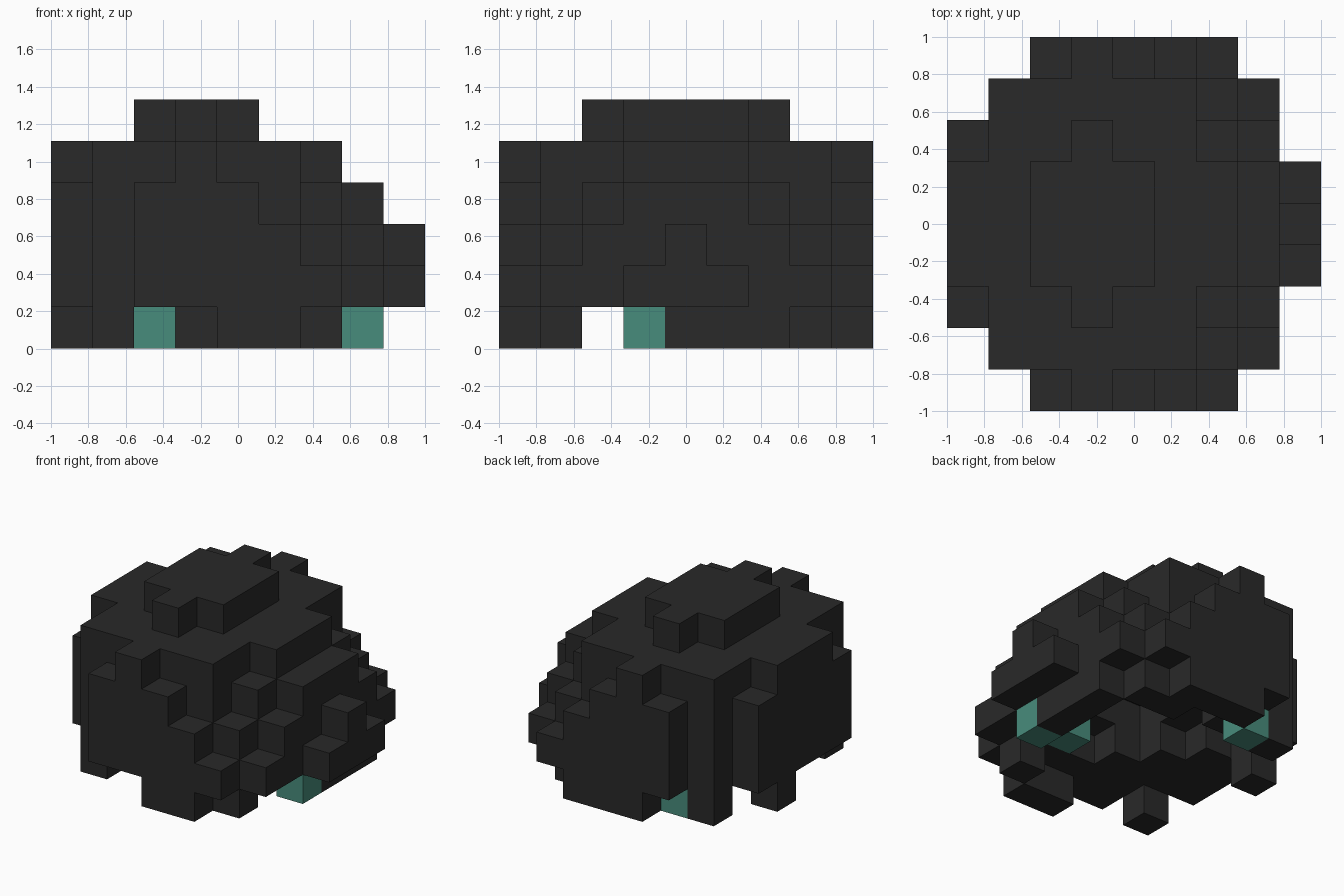
import bpy, bmesh
from mathutils import Vector

if "Cube" in bpy.data.objects:
    bpy.data.objects.remove(bpy.data.objects["Cube"])

S = 2 / 9  # block size on a 9 x 9 x 6 grid


def material(name, rgb):
    m = bpy.data.materials.new(name)
    m.diffuse_color = (*rgb, 1)
    m.use_nodes = True
    m.node_tree.nodes["Principled BSDF"].inputs["Base Color"].default_value = m.diffuse_color
    return m


charcoal = material("charcoal", (0.0222, 0.0222, 0.0222))
teal = material("teal", (0.064, 0.262, 0.2))

# Dome: stack height per column, rows from the front edge to the middle, mirrored to the back
half = ["..45432..",
        ".5555532.",
        "45565543.",
        "556665542",
        "556665543"]
rows = half + half[3::-1]
dome = {(x, y, z)
        for y, row in enumerate(rows)
        for x, h in enumerate(row) if h != "."
        for z in range(1, int(h))}
# raised crown
dome |= {(x, y, 5) for x in (2, 3, 4) for y in (3, 4, 5)} | {(3, 2, 5), (3, 6, 5)}

# Hollow underneath: (first x, last x) per row, wide at the rim and narrower above
hollow = {2: (4, 4), 3: (3, 5), 4: (2, 5), 5: (1, 5), 6: (3, 5)}
dome -= {(x, y, 1) for y, (a, b) in hollow.items() for x in range(a, b + 1)}
dome -= {(x, y, 2) for x in (3, 4, 5) for y in (3, 4, 5)}

# Underside blocks touching the ground (d = dark, g = teal)
ground = ["....dd...",
          ".d....d..",
          ".........",
          ".......g.",
          ".......d.",
          "d......d.",
          ".......d.",
          ".dg..dd..",
          "...ddd..."]


def ground_cells(key):
    return {(x, y, 0) for y, row in enumerate(ground)
            for x, c in enumerate(row) if c == key}


dark_feet, teal_feet = ground_cells("d"), ground_cells("g")
inner_spot = {(5, 2, 1)}
dome -= inner_spot
everything = dome | dark_feet | teal_feet | inner_spot


def blocks(name, cells, mat):
    """Mesh of the exposed sides of a set of grid blocks."""
    bm = bmesh.new()
    for c in sorted(cells):
        for axis in range(3):
            for side in (0, 1):
                n = list(c)
                n[axis] += 2 * side - 1
                if tuple(n) in everything:
                    continue
                u, v = (axis + 1) % 3, (axis + 2) % 3
                quad = []
                for du, dv in ((0, 0), (1, 0), (1, 1), (0, 1)):
                    p = list(c)
                    p[axis] += side
                    p[u] += du
                    p[v] += dv
                    quad.append(bm.verts.new(Vector((p[0] - 4.5, p[1] - 4.5, p[2])) * S))
                bm.faces.new(quad if side else quad[::-1])
    bmesh.ops.remove_doubles(bm, verts=bm.verts, dist=1e-4)
    me = bpy.data.meshes.new(name)
    bm.to_mesh(me)
    bm.free()
    me.materials.append(mat)
    bpy.context.collection.objects.link(bpy.data.objects.new(name, me))


blocks("dome", dome, charcoal)
blocks("dark_feet", dark_feet, charcoal)
blocks("teal_feet", teal_feet, teal)
blocks("inner_spot", inner_spot, teal)
